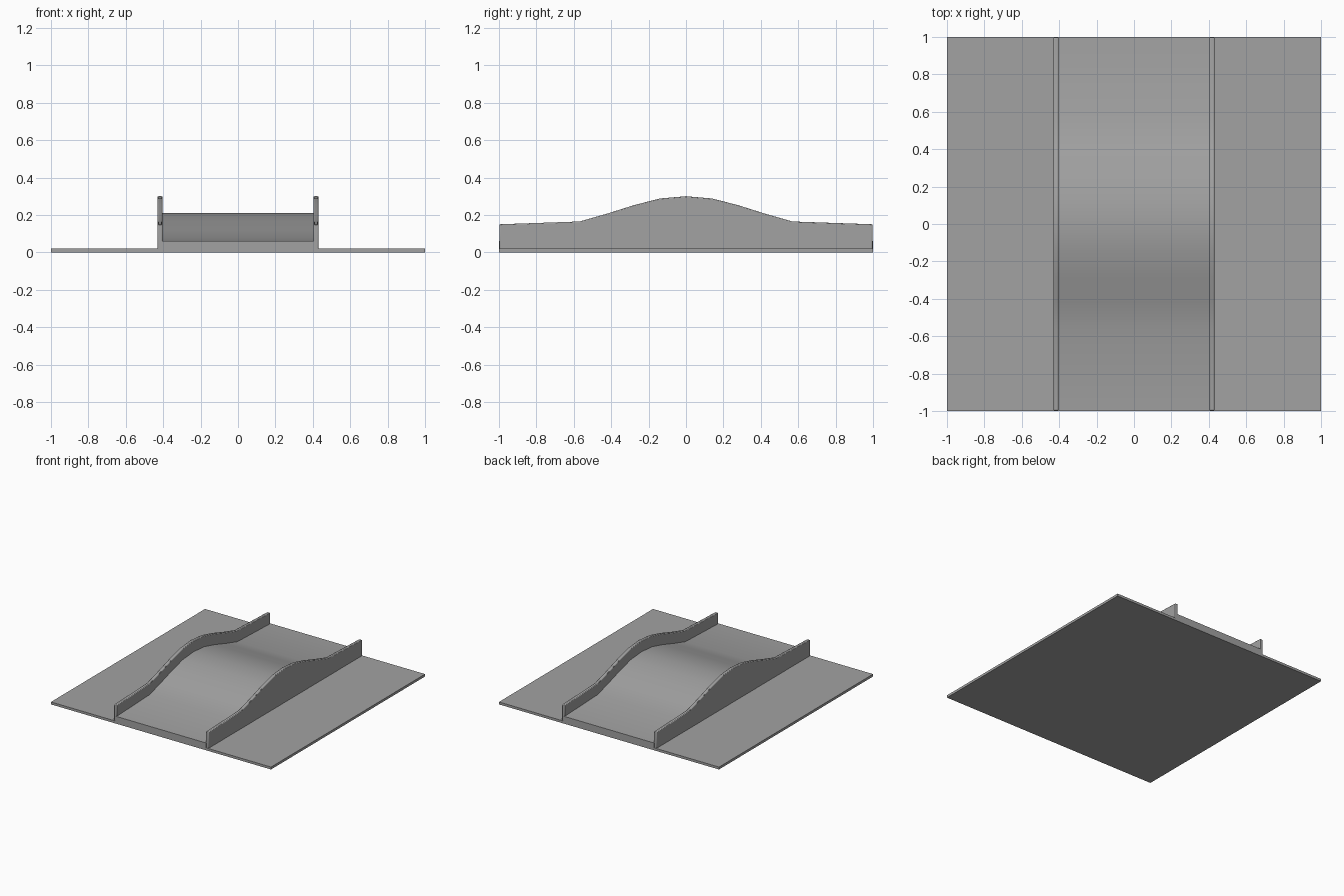
import bpy
import bmesh
import math

cube = bpy.data.objects.get("Cube")
if cube:
    bpy.data.objects.remove(cube, do_unlink=True)

# Single concrete grey
grey = bpy.data.materials.new("concrete grey")
grey.use_nodes = True
colour = (0.36, 0.36, 0.36, 1)
grey.diffuse_color = colour
grey.node_tree.nodes["Principled BSDF"].inputs["Base Color"].default_value = colour

# Half of the hump: distance from the centre, deck height
HALF = [(1.0, 0.06), (0.57, 0.075), (0.42, 0.118), (0.28, 0.162),
        (0.14, 0.198), (0.0, 0.21)]
HUMP = [(-y, z) for y, z in HALF] + [(y, z) for y, z in reversed(HALF[:-1])]


def extrude_profile(name, points, x0, x1, bevel=0.0):
    """Extrude a closed (y, z) outline from x0 to x1."""
    bm = bmesh.new()
    face = bm.faces.new([bm.verts.new((x0, y, z)) for y, z in points])
    geom = bmesh.ops.extrude_face_region(bm, geom=[face])["geom"]
    verts = [g for g in geom if isinstance(g, bmesh.types.BMVert)]
    bmesh.ops.translate(bm, verts=verts, vec=(x1 - x0, 0, 0))
    bmesh.ops.recalc_face_normals(bm, faces=bm.faces)
    mesh = bpy.data.meshes.new(name)
    bm.to_mesh(mesh)
    bm.free()
    mesh.materials.append(grey)
    obj = bpy.data.objects.new(name, mesh)
    bpy.context.collection.objects.link(obj)
    if bevel:
        mod = obj.modifiers.new("Rounded edges", "BEVEL")
        mod.width = bevel
        mod.segments = 2
        mod.limit_method = "ANGLE"
        mod.angle_limit = math.radians(40)
    bpy.ops.object.select_all(action="DESELECT")
    obj.select_set(True)
    bpy.context.view_layer.objects.active = obj
    bpy.ops.object.shade_smooth_by_angle(angle=math.radians(30))
    return obj


# Ground slab
extrude_profile("ground_slab", [(-1, 0), (1, 0), (1, 0.02), (-1, 0.02)], -1, 1)

# Humped roadway
extrude_profile("road_deck", HUMP + [(1, 0.01), (-1, 0.01)], -0.41, 0.41)

# Side walls follow the deck
wall = [(y * 0.997, z + 0.09) for y, z in HUMP] + [(0.997, 0.01), (-0.997, 0.01)]
for name, side in (("left_wall", 1), ("right_wall", -1)):
    extrude_profile(name, wall, side * 0.404, side * 0.43, bevel=0.005)
